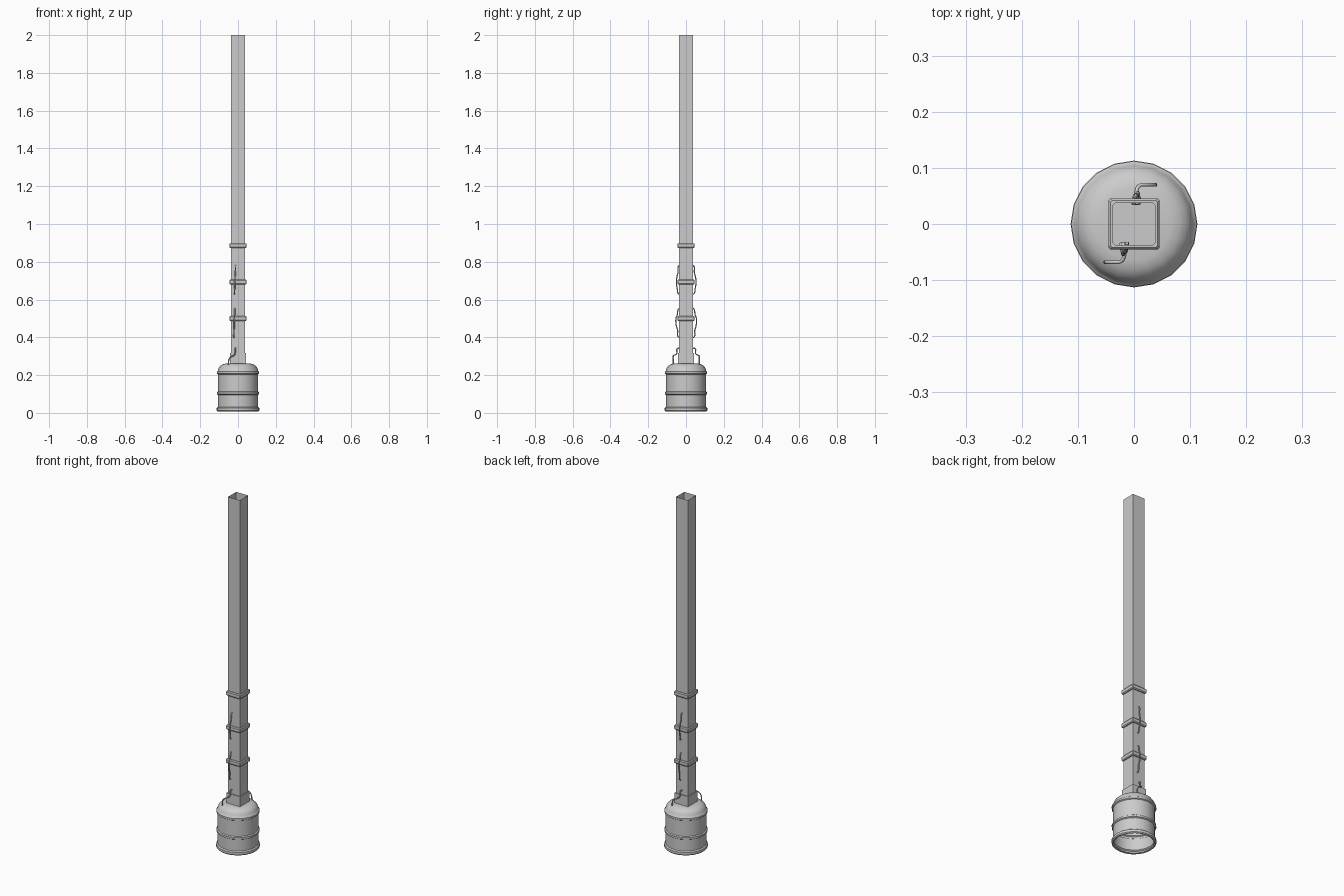
import bpy, bmesh, math

if "Cube" in bpy.data.objects:
    bpy.data.objects.remove(bpy.data.objects["Cube"])


def make_object(name, bm, smooth=None):
    bmesh.ops.recalc_face_normals(bm, faces=bm.faces)
    mesh = bpy.data.meshes.new(name)
    bm.to_mesh(mesh)
    bm.free()
    ob = bpy.data.objects.new(name, mesh)
    bpy.context.collection.objects.link(ob)
    if smooth:
        bpy.ops.object.select_all(action='DESELECT')
        ob.select_set(True)
        bpy.context.view_layer.objects.active = ob
        bpy.ops.object.shade_smooth_by_angle(angle=math.radians(smooth))
    return ob


def lathe(name, profile, sides):
    """Revolve (radius, z) points around z."""
    bm = bmesh.new()
    verts = [bm.verts.new((r, 0, z)) for r, z in profile]
    edges = [bm.edges.new(p) for p in zip(verts, verts[1:])]
    bmesh.ops.spin(bm, geom=verts + edges, cent=(0, 0, 0), axis=(0, 0, 1),
                   angle=math.tau, steps=sides, use_duplicate=False)
    bmesh.ops.remove_doubles(bm, verts=bm.verts, dist=1e-5)
    return make_object(name, bm, 40)


def square_loft(name, profile, cap_top=False, corner=0.0):
    """Stack square sections (half width, z), optionally with cut corners."""
    bm = bmesh.new()
    rings = []
    for h, z in profile:
        k = h - corner
        if corner:
            pts = [(h, -k), (h, k), (k, h), (-k, h), (-h, k), (-h, -k), (-k, -h), (k, -h)]
        else:
            pts = [(h, -h), (h, h), (-h, h), (-h, -h)]
        rings.append([bm.verts.new((x, y, z)) for x, y in pts])
    for a, b in zip(rings, rings[1:]):
        for i in range(len(a)):
            j = (i + 1) % len(a)
            bm.faces.new((a[i], a[j], b[j], b[i]))
    if cap_top:
        bm.faces.new(rings[-1])
    return make_object(name, bm)


def cable(name, points, radius=0.0035):
    curve = bpy.data.curves.new(name, 'CURVE')
    curve.dimensions = '3D'
    curve.bevel_depth = radius
    curve.bevel_resolution = 1
    curve.resolution_u = 4
    curve.use_fill_caps = True
    sp = curve.splines.new('BEZIER')
    sp.bezier_points.add(len(points) - 1)
    for bp, co in zip(sp.bezier_points, points):
        bp.co = co
        bp.handle_left_type = bp.handle_right_type = 'AUTO'
    ob = bpy.data.objects.new(name, curve)
    bpy.context.collection.objects.link(ob)


# Barrel base: open underneath, three raised hoops and a domed top
lathe("barrel_base", [
    (0.100, 0.010), (0.108, 0.007), (0.113, 0.012), (0.113, 0.026), (0.106, 0.031),
    (0.106, 0.096), (0.112, 0.100), (0.112, 0.110), (0.106, 0.114),
    (0.106, 0.204), (0.112, 0.208), (0.112, 0.218), (0.107, 0.222),
    (0.104, 0.235), (0.095, 0.248), (0.082, 0.257), (0.065, 0.261), (0, 0.262)], 20)

# Socket block on the barrel
square_loft("post_socket", [(0.043, 0.25), (0.043, 0.318)], cap_top=True)

# Hollow square post
square_loft("square_post", [(0.037, 0.30), (0.037, 2.0)])

# Collars clamped round the post
for i, z in enumerate((0.50, 0.692, 0.885)):
    square_loft(f"collar_{i + 1}", [
        (0.037, z - 0.013), (0.042, z - 0.013), (0.0455, z - 0.008),
        (0.0455, z + 0.008), (0.042, z + 0.013), (0.037, z + 0.013)], corner=0.003)

# Cables threading in and out of the post, repeated on the opposite side
runs = {
    "lower_cable": [(-0.012, -0.032, 0.341), (-0.014, -0.046, 0.341), (-0.016, -0.050, 0.312),
                    (-0.022, -0.066, 0.304), (-0.036, -0.068, 0.297), (-0.047, -0.068, 0.285),
                    (-0.051, -0.068, 0.255)],
    "middle_cable": [(-0.018, -0.034, 0.555), (-0.018, -0.041, 0.548), (-0.018, -0.046, 0.52),
                     (-0.019, -0.053, 0.50), (-0.020, -0.052, 0.465), (-0.021, -0.044, 0.435),
                     (-0.022, -0.043, 0.405), (-0.022, -0.034, 0.398)],
    "upper_cable": [(-0.013, -0.034, 0.782), (-0.013, -0.041, 0.775), (-0.014, -0.042, 0.745),
                    (-0.016, -0.049, 0.715), (-0.017, -0.050, 0.68), (-0.018, -0.046, 0.655),
                    (-0.019, -0.041, 0.632), (-0.019, -0.034, 0.628)],
}
for name, pts in runs.items():
    cable(name + "_front", pts)
    cable(name + "_back", [(-x - 0.013, -y + 0.002, z) for x, y, z in pts])
